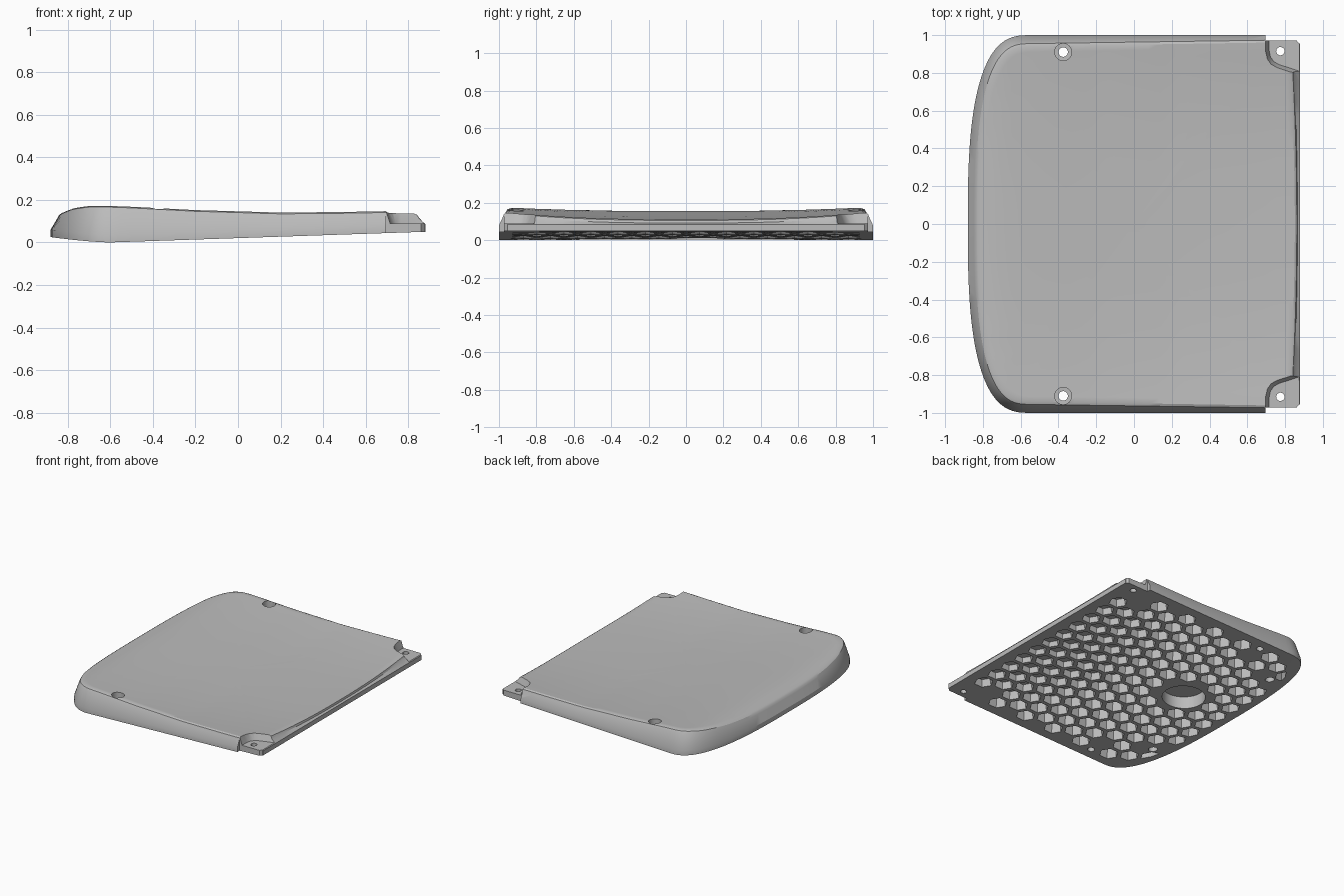
import bpy, bmesh, math

cube = bpy.data.objects.get("Cube")
if cube:
    bpy.data.objects.remove(cube, do_unlink=True)

grey = bpy.data.materials.new("light grey plastic")
grey.use_nodes = True
grey.diffuse_color = (0.5, 0.5, 0.5, 1)
grey.node_tree.nodes["Principled BSDF"].inputs["Base Color"].default_value = (0.5, 0.5, 0.5, 1)

# Height of the raised side edges along x
EDGE = [(-0.88, 0.14), (-0.83, 0.155), (-0.77, 0.17), (-0.69, 0.175), (-0.5, 0.168),
        (-0.2, 0.152), (0.2, 0.14), (0.5, 0.143), (0.88, 0.15)]


def top_z(x, y):
    """Dished upper surface."""
    for (xa, za), (xb, zb) in zip(EDGE, EDGE[1:]):
        if x <= xb:
            break
    edge = za + (zb - za) * (x - xa) / (xb - xa)
    dip = 0.018 + 0.02 * max(0, min(1, (x + 0.7) / 1.4))
    return edge - dip * (1 - min(1, abs(y) / 0.95) ** 2.6)


def bottom_z(x):
    """Underside: slight upward sweep at both ends."""
    return 0.025 * ((-0.6 - x) / 0.28) ** 1.5 if x < -0.6 else 0.05 * (x + 0.6) / 1.48


def loft(bm, rings):
    """Skin a stack of equal rings, listed from low to high, and cap both ends."""
    ring = rings[0]
    area = sum(a[0] * b[1] - b[0] * a[1] for a, b in zip(ring, ring[1:] + ring[:1]))
    rows = [[bm.verts.new(p) for p in (r if area > 0 else r[::-1])] for r in rings]
    n = len(ring)
    for a, b in zip(rows, rows[1:]):
        for i in range(n):
            j = (i + 1) % n
            bm.faces.new((a[i], a[j], b[j], b[i]))
    bm.faces.new(rows[0][::-1])
    bm.faces.new(rows[-1])


def make(name, bm):
    bm.normal_update()
    mesh = bpy.data.meshes.new(name)
    bm.to_mesh(mesh)
    bm.free()
    mesh.materials.append(grey)
    obj = bpy.data.objects.new(name, mesh)
    bpy.context.scene.collection.objects.link(obj)
    return obj


def circle(x, y, r, z, n=32):
    return [(x + r * math.cos(math.tau * i / n), y + r * math.sin(math.tau * i / n), z)
            for i in range(n)]


def bore(bm, x, y, steps, n=32):
    """Round or stepped cutter from (radius, height) pairs."""
    loft(bm, [circle(x, y, r, z, n) for r, z in steps])


# Half outline as (outer point, crease point) pairs, then mirrored across y
half = []
for i in range(13):
    y = i / 12
    half.append(((0.88, y), (0.86 - 0.035 * y * y, 0.972 * y)))
for i in range(1, 24):
    s = i / 24
    half.append(((0.88 - 1.43 * s, 1), (0.825 - 1.375 * s, 0.972 - 0.022 * s)))
for i in range(29):
    t = math.pi / 2 * (1 - i / 28)
    c, s = max(0, math.cos(t)) ** (2 / 2.8), max(0, math.sin(t)) ** (2 / 2.8)
    half.append(((-0.55 - 0.33 * c, s), (-0.55 - 0.285 * c, 0.95 * s)))
outline = half + [((ox, -oy), (cx, -cy)) for (ox, oy), (cx, cy) in half[-2:0:-1]]


# Main body: concentric rings under, around and over
def scaled(index, t, height):
    return [(p[index][0] * t, p[index][1] * t, height(p[index][0] * t, p[index][1] * t))
            for p in outline]


def shoulder(f, drop):
    return [(c[0] + (o[0] - c[0]) * f, c[1] + (o[1] - c[1]) * f, top_z(*c) - drop)
            for o, c in outline]


rings = [scaled(0, t, lambda x, y: bottom_z(x)) for t in (0.03, 0.3, 0.6, 0.8, 0.9, 1)]
rings.append(scaled(0, 1, lambda x, y: bottom_z(x) + 0.035))
rings += [shoulder(0.28, 0.02), shoulder(0.1, 0.006)]
rings += [scaled(1, t, top_z) for t in (0.99, 0.96, 0.92, 0.87, 0.8, 0.7, 0.58, 0.44, 0.3, 0.15, 0.03)]
bm = bmesh.new()
loft(bm, rings)
body = make("cover_panel", bm)

SCREWS = [(-0.375, 0.91), (-0.375, -0.91)]
TABS = [(0.775, 0.915), (0.775, -0.915)]
PEGS = [(-0.7, 0.63), (-0.7, -0.63)]
RECESS = (-0.4, 0.06)

# Honeycomb pockets in the underside
PITCH, RADIUS = 0.145, 0.067


def keep_inside(x, y):
    x, y = min(0.81, x), max(-0.94, min(0.94, y))
    if x < -0.5:
        m = (abs((x + 0.5) / 0.33) ** 2.8 + abs(y / 0.95) ** 2.8) ** (1 / 2.8)
        if m > 1:
            x, y = -0.5 + (x + 0.5) / m, y / m
    return x, y


def free_of(x, y, points, gap):
    return all(math.hypot(x - px, y - py) > gap for px, py in points)


bm = bmesh.new()
for col in range(-6, 7):
    for row in range(-7, 8):
        x = col * PITCH * 0.866
        y = (row + 0.5 * (col % 2)) * PITCH
        if abs(y) > 0.91 or keep_inside(x, y) != (x, y):
            continue
        if x > 0.6 and abs(y) > 0.74:
            continue
        if not (free_of(x, y, SCREWS, 0.12) and free_of(x, y, PEGS, 0.1)
                and free_of(x, y, [RECESS], 0.215)):
            continue
        levels = ((RADIUS, -0.05), (RADIUS, bottom_z(x)), (RADIUS * 0.86, top_z(x, y) - 0.03))
        loft(bm, [[keep_inside(px, py) + (pz,) for px, py, pz in circle(x, y, r, z, 6)]
                  for r, z in levels])
pockets = make("pocket_cutter", bm)

# Round holes: counterbored screws, tab holes, peg holes and the large round recess
bm = bmesh.new()
for x, y in SCREWS:
    bore(bm, x, y, [(0.025, -0.1), (0.025, 0.07), (0.045, 0.071), (0.045, 0.3)])
for x, y in TABS:
    bore(bm, x, y, [(0.022, -0.1), (0.022, 0.3)])
for x, y in PEGS:
    bore(bm, x, y, [(0.032, -0.1), (0.032, 0.08)])
bore(bm, *RECESS, [(0.15, -0.1), (0.15, 0.095)], 48)
# Trim that narrows the tabs
for s in (1, -1):
    trim = [(0.695, 0.972), (0.86, 0.972), (0.876, 0.955), (0.95, 0.955), (0.95, 1.1), (0.695, 1.1)]
    loft(bm, [[(x, s * y, z) for x, y in trim] for z in (-0.2, 0.4)])
holes = make("hole_cutter", bm)

# Corner notches that leave thin mounting tabs
bm = bmesh.new()
for s in (1, -1):
    low = [(0.715, 1.1), (0.715, 0.92), (0.722, 0.885), (0.74, 0.86), (0.765, 0.845), (0.95, 0.785)]
    high = [(0.695, 1.1), (0.695, 0.91), (0.703, 0.87), (0.722, 0.842), (0.755, 0.823), (0.95, 0.757)]
    loft(bm, [[(x, s * y, z) for x, y in pts] + [(0.95, s * 1.1, z)]
              for pts, z in ((low, 0.09), (high, 0.15), (high, 0.3))])
notches = make("notch_cutter", bm)


def volume(mesh):
    bm = bmesh.new()
    bm.from_mesh(mesh)
    v = bm.calc_volume(signed=True)
    bm.free()
    return v


def cut(target, cutter):
    """Subtract the cutter, keeping the first solver result that is a sound solid."""
    cutter.hide_render = True
    before = volume(target.data)
    mod = target.modifiers.new("cut", "BOOLEAN")
    mod.operation, mod.object = "DIFFERENCE", cutter
    for solver in ("MANIFOLD", "EXACT", "FLOAT"):
        mod.solver = solver
        bpy.context.view_layer.update()
        graph = bpy.context.evaluated_depsgraph_get()
        result = bpy.data.meshes.new_from_object(target.evaluated_get(graph))
        if 0.4 * before < volume(result) < 0.9999 * before:
            target.data = result
            break
    target.modifiers.remove(mod)
    bpy.data.objects.remove(cutter, do_unlink=True)


for cutter in (notches, holes, pockets):
    cut(body, cutter)

bpy.context.view_layer.objects.active = body
body.select_set(True)
bpy.ops.object.shade_smooth_by_angle(angle=math.radians(28))
